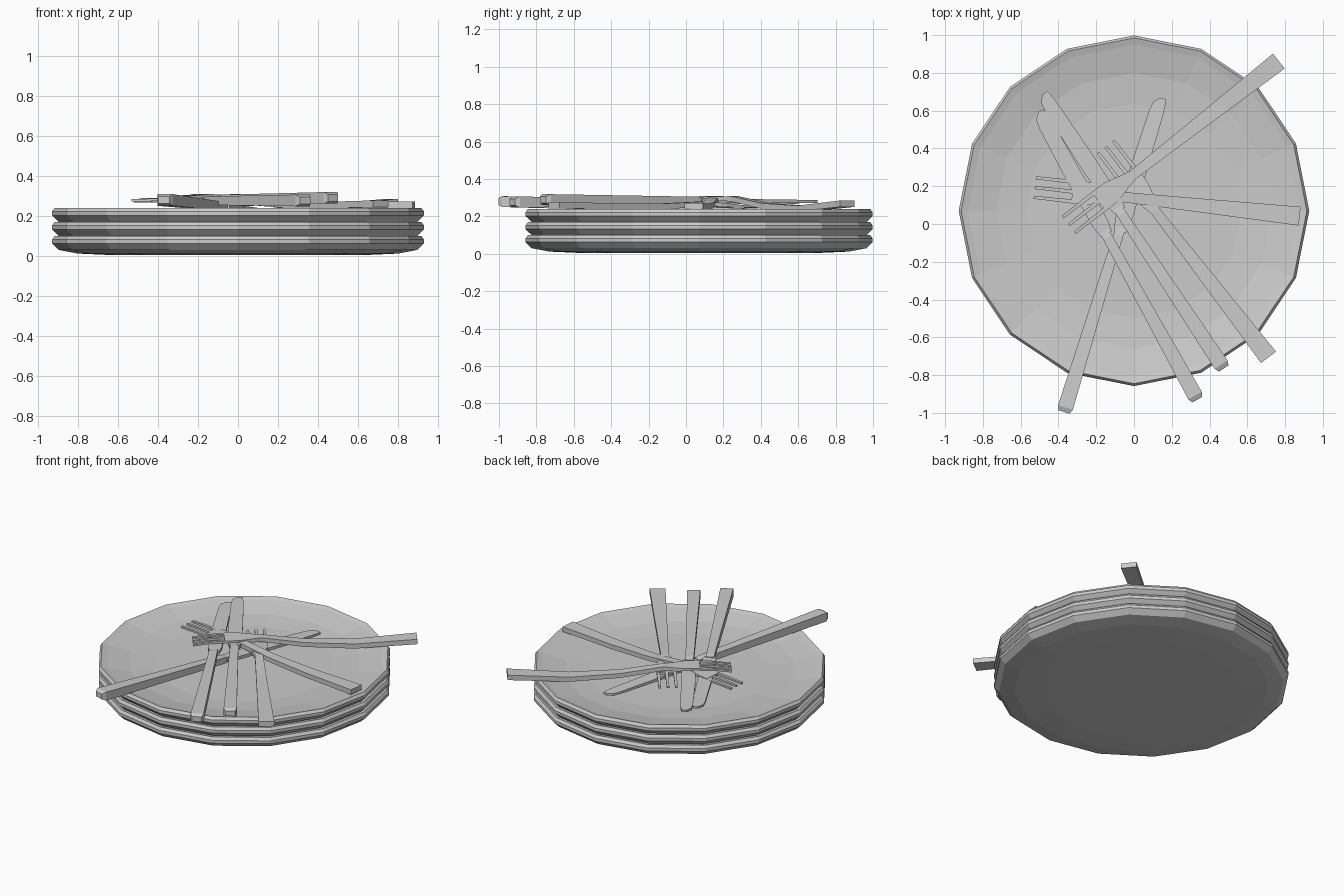
import bpy, bmesh, math
from mathutils import Vector

if "Cube" in bpy.data.objects:
    bpy.data.objects.remove(bpy.data.objects["Cube"])


def finish(bm, name):
    bmesh.ops.recalc_face_normals(bm, faces=bm.faces)
    me = bpy.data.meshes.new(name)
    bm.to_mesh(me)
    bm.free()
    ob = bpy.data.objects.new(name, me)
    bpy.context.collection.objects.link(ob)


def lathe(name, profile, centre, sides=16):
    """Spin an (r, z) profile into a faceted closed solid."""
    bm = bmesh.new()
    rings = []
    for r, z in profile:
        rings.append([bm.verts.new((centre[0] + r * math.cos(2 * math.pi * i / sides),
                                    centre[1] + r * math.sin(2 * math.pi * i / sides),
                                    centre[2] + z)) for i in range(sides)])
    for a, b in zip(rings, rings[1:]):
        for i in range(sides):
            j = (i + 1) % sides
            bm.faces.new((a[i], a[j], b[j], b[i]))
    bm.faces.new(rings[0])
    bm.faces.new(rings[-1])
    finish(bm, name)


def loft(bm, start, end, sections):
    """Box loft from start to end; section = distance, left, right, z centre offset, thickness."""
    a, b = Vector(start), Vector(end)
    d = Vector((b.x - a.x, b.y - a.y, 0))
    length = d.length
    d.normalize()
    side = Vector((-d.y, d.x, 0))
    rings = []
    for s, left, right, dz, th in sections:
        z = a.z + (b.z - a.z) * s / length + dz
        base = Vector((a.x, a.y, z)) + d * s
        up = Vector((0, 0, th / 2))
        rings.append([bm.verts.new(p) for p in (base + side * left + up, base + side * right + up,
                                                base + side * right - up, base + side * left - up)])
    for p, q in zip(rings, rings[1:]):
        for i in range(4):
            j = (i + 1) % 4
            bm.faces.new((p[i], p[j], q[j], q[i]))
    bm.faces.new(rings[0])
    bm.faces.new(rings[-1])


# Stacked plates
plate = [(0.62, 0.004), (0.80, 0.012), (0.895, 0.03), (0.928, 0.062), (0.928, 0.082),
         (0.915, 0.10), (0.88, 0.09), (0.73, 0.062), (0.57, 0.05)]
for name, z in (("bottom_plate", 0), ("middle_plate", 0.07), ("top_plate", 0.14)):
    lathe(name, plate, (0, 0.07, z))


# Knives: chamfered tapered handle and thin blade with a slanted tip
def knife(name, handle_end, tip):
    bm = bmesh.new()
    loft(bm, handle_end, tip, [(0, 0.03, -0.03, 0, 0.035), (0.025, 0.041, -0.041, 0, 0.058),
                               (0.98, 0.026, -0.026, 0, 0.042), (1.02, 0.024, -0.024, 0, 0.03)])
    loft(bm, handle_end, tip, [(1.0, 0.03, -0.035, 0, 0.022), (1.06, 0.042, -0.045, 0, 0.022),
                               (1.35, 0.045, -0.045, 0, 0.02), (1.66, 0.038, -0.04, 0, 0.016),
                               (1.71, 0.03, -0.036, 0, 0.015), (1.74, 0.0, -0.03, 0, 0.014)])
    finish(bm, name)


knife("knife_upper", (0.475, -0.765, 0.29), (-0.48, 0.68, 0.28))
knife("knife_middle", (0.335, -0.93, 0.277), (-0.51, 0.60, 0.275))
knife("knife_lower", (-0.37, -0.995, 0.28), (0.15, 0.70, 0.22))


# Forks: bowed handle, raised neck, flat head and three tines
def fork(name, tip, end, base, neck, dip):
    bm = bmesh.new()
    loft(bm, tip, end, [(0.2, 0.063, -0.063, base, 0.016), (0.29, 0.06, -0.06, (base + neck) / 2, 0.02),
                        (0.36, 0.042, -0.042, neck, 0.024), (0.43, 0.026, -0.026, neck, 0.028),
                        (0.7, 0.032, -0.032, dip * 0.6, 0.03), (1.02, 0.04, -0.04, dip, 0.032),
                        (1.41, 0.05, -0.05, 0, 0.034)])
    for c in (-0.052, 0, 0.052):
        loft(bm, tip, end, [(0, c + 0.008, c - 0.008, 0, 0.012), (0.1, c + 0.009, c - 0.009, base * 0.7, 0.013),
                            (0.21, c + 0.011, c - 0.011, base, 0.014)])
    finish(bm, name)


fork("fork_upper", (-0.345, -0.005, 0.28), (0.77, 0.865, 0.268), 0.022, 0.018, -0.03)
fork("fork_middle", (-0.525, 0.193, 0.277), (0.89, 0.04, 0.255), 0.006, 0.018, -0.01)
fork("fork_lower", (-0.15, 0.41, 0.25), (0.70, -0.69, 0.26), 0.004, 0.012, -0.003)
